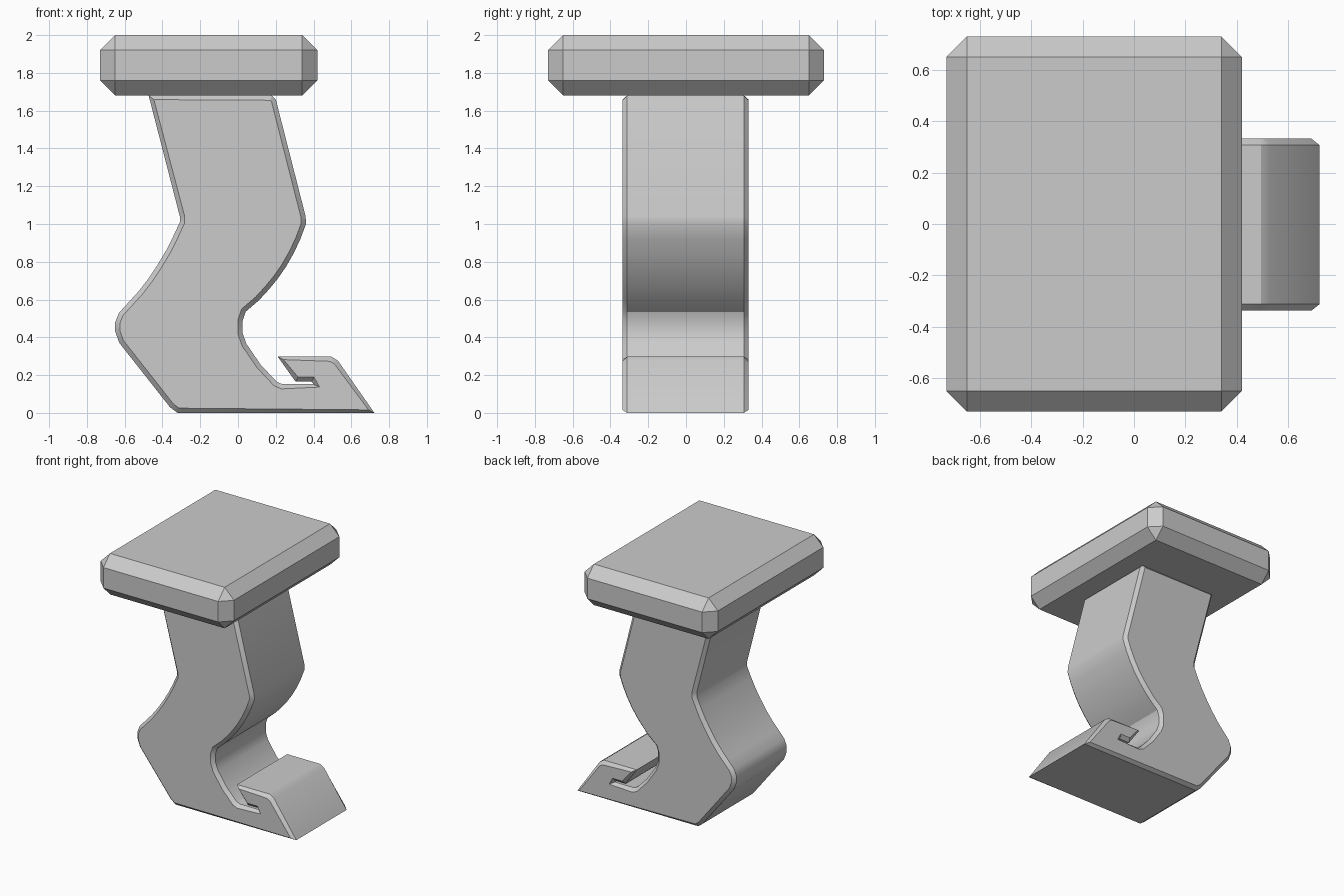
import bpy, bmesh, math
from mathutils import Vector

if "Cube" in bpy.data.objects:
    bpy.data.objects.remove(bpy.data.objects["Cube"])


def add_object(name, bm):
    bmesh.ops.recalc_face_normals(bm, faces=bm.faces)
    mesh = bpy.data.meshes.new(name)
    bm.to_mesh(mesh)
    bm.free()
    obj = bpy.data.objects.new(name, mesh)
    bpy.context.collection.objects.link(obj)
    return obj


def inset(points, dist):
    """Offset a counter-clockwise outline inwards, with limited mitres."""
    result = []
    for i, p in enumerate(points):
        a = (p - points[i - 1]).normalized()
        b = (points[(i + 1) % len(points)] - p).normalized()
        n = Vector((-a.y - b.y, a.x + b.x)).normalized()
        cos_half = n.dot(Vector((-a.y, a.x)))
        result.append(p + n * min(dist / max(cos_half, 0.1), dist * 1.4))
    return result


# Flat top slab with chamfered edges
bm = bmesh.new()
bmesh.ops.create_cube(bm, size=1)
for v in bm.verts:
    v.co = Vector((v.co.x * 1.15 - 0.155, v.co.y * 1.46, v.co.z * 0.32 + 1.84))
bmesh.ops.bevel(bm, geom=bm.edges[:], offset=0.08, offset_type='OFFSET',
                segments=1, affect='EDGES', clamp_overlap=True)
add_object("top_slab", bm)

# Side outline of the bent leg and its hooked foot (x, z), counter-clockwise
right_side = [(0.722, 0.0), (0.53, 0.275), (0.495, 0.298), (0.21, 0.298),
              (0.305, 0.165), (0.39, 0.165), (0.40, 0.152), (0.235, 0.152),
              (0.205, 0.165), (0.12, 0.255), (0.045, 0.365), (0.025, 0.42),
              (0.025, 0.49), (0.04, 0.535), (0.11, 0.595), (0.165, 0.655),
              (0.21, 0.71), (0.255, 0.775), (0.295, 0.845), (0.33, 0.92),
              (0.36, 1.0), (0.358, 1.04), (0.2, 1.66), (0.18, 1.68)]
left_side = [(-0.473, 1.68), (-0.308, 1.04), (-0.308, 1.01), (-0.345, 0.93),
             (-0.38, 0.86), (-0.425, 0.785), (-0.475, 0.71), (-0.525, 0.645),
             (-0.575, 0.59), (-0.63, 0.53), (-0.65, 0.48), (-0.65, 0.43),
             (-0.628, 0.37), (-0.36, 0.03), (-0.32, 0.0)]
outline = [Vector(p) for p in right_side + left_side]
face_outline = inset(outline, 0.025)

# Extruded leg: chamfered rim, straight sides, chamfered rim
bm = bmesh.new()
rings = []
for y, pts in ((-0.337, face_outline), (-0.312, outline),
               (0.307, outline), (0.332, face_outline)):
    rings.append([bm.verts.new((p.x, y, p.y)) for p in pts])
for near, far in zip(rings, rings[1:]):
    for i in range(len(near)):
        bm.faces.new((near[i - 1], near[i], far[i], far[i - 1]))
bm.faces.new(rings[0])
bm.faces.new(rings[-1])
leg = add_object("bent_leg", bm)

# Smooth the bends while keeping the rims sharp
bpy.context.view_layer.objects.active = leg
leg.select_set(True)
bpy.ops.object.shade_smooth_by_angle(angle=math.radians(30))
